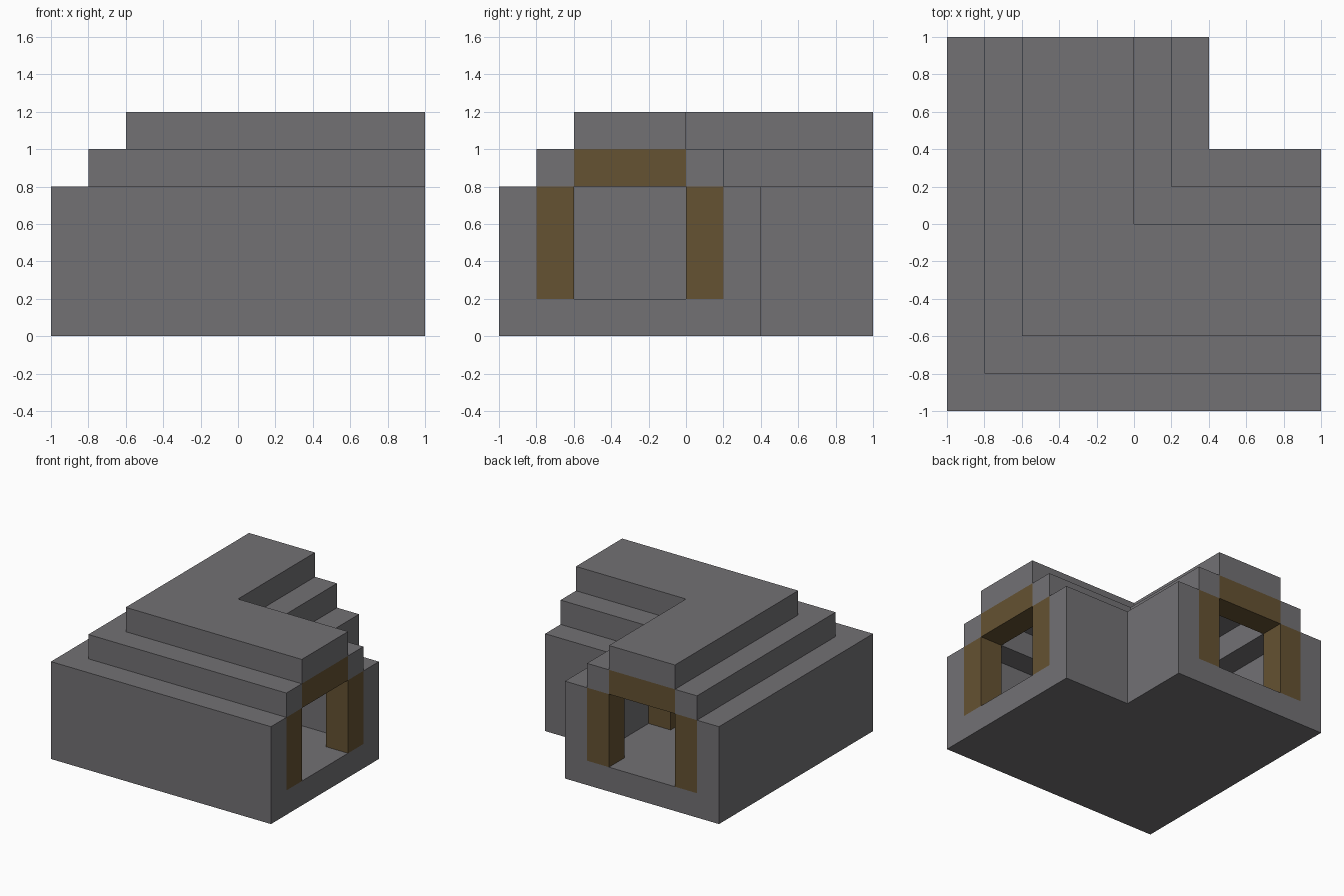
import bpy
import bmesh

cube = bpy.data.objects.get("Cube")
if cube:
    bpy.data.objects.remove(cube)


def material(name, color):
    mat = bpy.data.materials.new(name)
    mat.use_nodes = True
    mat.diffuse_color = color
    mat.node_tree.nodes["Principled BSDF"].inputs["Base Color"].default_value = color
    return mat


stone = material("grey stone", (0.17, 0.165, 0.175, 1))
wood = material("brown wood", (0.13, 0.084, 0.032, 1))


def finish(name, bm, mat):
    bmesh.ops.recalc_face_normals(bm, faces=bm.faces)
    mesh = bpy.data.meshes.new(name)
    bm.to_mesh(mesh)
    bm.free()
    mesh.materials.append(mat)
    obj = bpy.data.objects.new(name, mesh)
    bpy.context.collection.objects.link(obj)


def corner_sweep(name, profile):
    """Sweep a (offset, height) profile along the L, mitred at the corner."""
    bm = bmesh.new()
    stations = (lambda p: (1, p), lambda p: (p, p), lambda p: (p, 1))
    rings = [[bm.verts.new((*place(p), z)) for p, z in profile] for place in stations]
    n = len(profile)
    for a, b in zip(rings, rings[1:]):
        for i in range(n):
            j = (i + 1) % n
            bm.faces.new((a[i], a[j], b[j], b[i]))
    bm.faces.new(rings[0])
    bm.faces.new(rings[-1])
    finish(name, bm, stone)


def rect(p0, p1, z0, z1):
    return [(p0, z0), (p0, z1), (p1, z1), (p1, z0)]


def block(name, x0, x1, y0, y1, z0, z1):
    bm = bmesh.new()
    bmesh.ops.create_cube(bm, size=1)
    for v in bm.verts:
        v.co = (x1 if v.co.x > 0 else x0,
                y1 if v.co.y > 0 else y0,
                z1 if v.co.z > 0 else z0)
    finish(name, bm, wood)


# Stone shell: floor with walls, stepped shoulders and roof
corner_sweep("floor_and_walls", [(-1, 0), (-1, 0.8), (-0.8, 0.8), (-0.8, 0.2),
                                 (0.2, 0.2), (0.2, 0.8), (0.4, 0.8), (0.4, 0)])
corner_sweep("outer_shoulder", rect(-0.8, -0.6, 0.8, 1))
corner_sweep("inner_shoulder", rect(0, 0.2, 0.8, 1))
corner_sweep("roof", rect(-0.6, 0, 1, 1.2))

# Timber doorway frames at both ends, and posts at the bend
for side, p in (("outer", -0.8), ("inner", 0)):
    q = p + 0.2
    block("left_" + side + "_post", 0.8, 1, p, q, 0.2, 0.8)
    block("back_" + side + "_post", p, q, 0.8, 1, 0.2, 0.8)
    block("bend_" + side + "_post", p, q, p, q, 0.2, 0.8)
block("left_lintel", 0.8, 1, -0.6, 0, 0.8, 1)
block("back_lintel", -0.6, 0, 0.8, 1, 0.8, 1)
